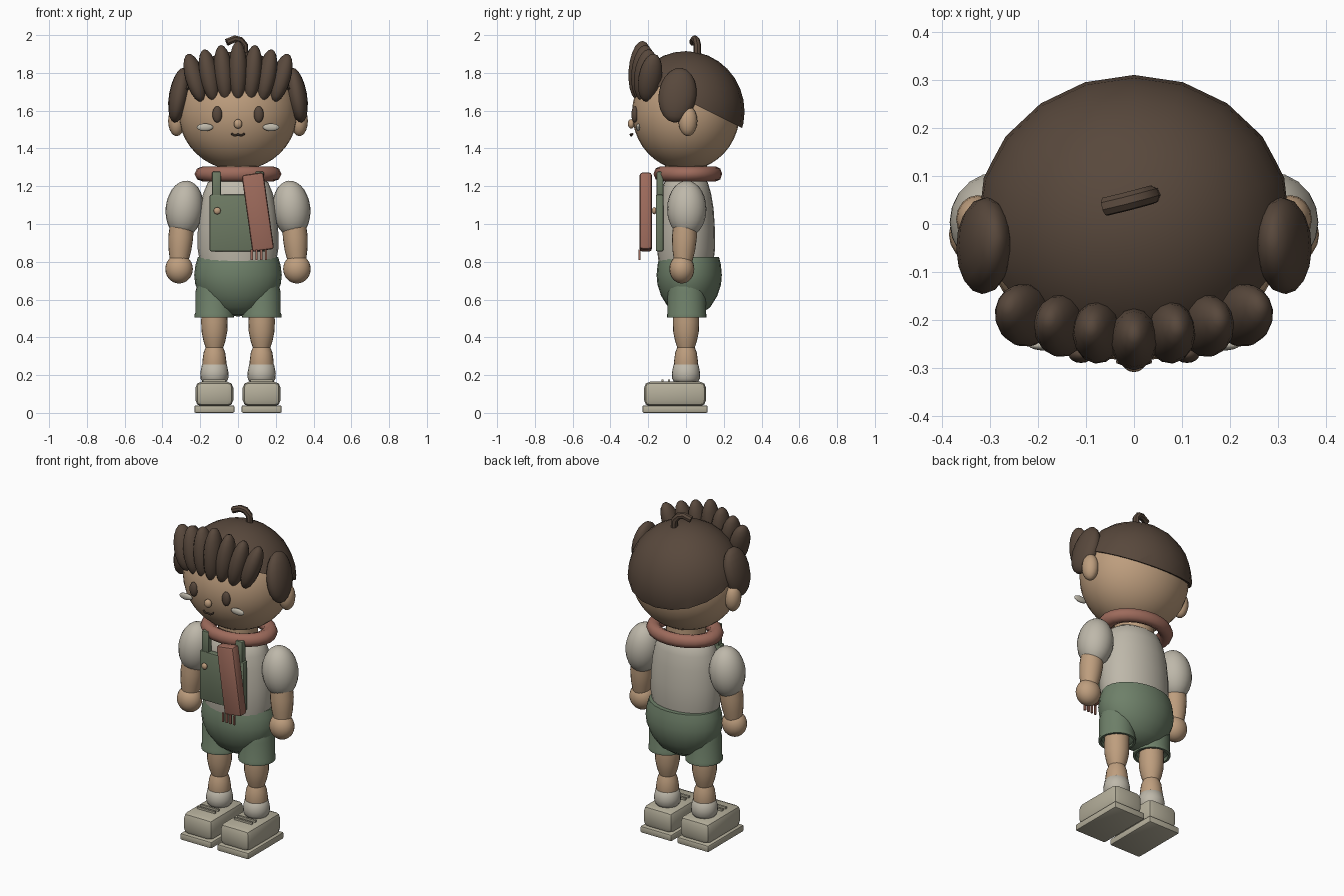
import bpy, bmesh, math
from mathutils import Matrix, Vector, Euler

if "Cube" in bpy.data.objects:
    bpy.data.objects.remove(bpy.data.objects["Cube"])


def material(name, rgb):
    m = bpy.data.materials.new(name)
    lin = [((c / 255 + 0.055) / 1.055) ** 2.4 for c in rgb]
    m.diffuse_color = (*lin, 1)
    m.use_nodes = True
    m.node_tree.nodes["Principled BSDF"].inputs["Base Color"].default_value = m.diffuse_color
    return m


HAIR = material("dark brown", (88, 72, 60))
SKIN = material("warm tan", (190, 158, 126))
SCARF = material("terracotta", (158, 107, 92))
SHORTS = material("sage green", (110, 128, 105))
BIB = material("olive green", (109, 122, 99))
SHIRT = material("pale grey beige", (190, 184, 170))
SHOE = material("stone beige", (181, 175, 155))


def finish(name, bm, mat, loc=(0, 0, 0), rot=(0, 0, 0), angle=50):
    """Turn a bmesh into a named, shaded object; rot is in degrees."""
    bmesh.ops.recalc_face_normals(bm, faces=bm.faces)
    me = bpy.data.meshes.new(name)
    bm.to_mesh(me)
    bm.free()
    me.materials.append(mat)
    ob = bpy.data.objects.new(name, me)
    bpy.context.collection.objects.link(ob)
    ob.location = loc
    ob.rotation_euler = [math.radians(a) for a in rot]
    bpy.ops.object.select_all(action='DESELECT')
    ob.select_set(True)
    bpy.context.view_layer.objects.active = ob
    bpy.ops.object.shade_smooth_by_angle(angle=math.radians(angle))
    return ob


def ball(name, loc, radii, mat, rot=(0, 0, 0), seg=20, rings=14, cut=None):
    """Ellipsoid, optionally keeping only the part above a plane (point, normal)."""
    bm = bmesh.new()
    bmesh.ops.create_uvsphere(bm, u_segments=seg, v_segments=rings, radius=1)
    bmesh.ops.scale(bm, vec=radii, verts=bm.verts)
    if cut:
        res = bmesh.ops.bisect_plane(bm, geom=bm.verts[:] + bm.edges[:] + bm.faces[:],
                                     plane_co=cut[0], plane_no=cut[1], clear_inner=True)
        edges = [e for e in res["geom_cut"] if isinstance(e, bmesh.types.BMEdge)]
        bmesh.ops.contextual_create(bm, geom=edges)
    return finish(name, bm, mat, loc, rot)


def lathe(name, loc, profile, mat, sy=1.0, rot=(0, 0, 0), seg=24):
    """Revolve (radius, z) points around z, squashed in y by sy."""
    bm = bmesh.new()
    vs = [bm.verts.new((r, 0, z)) for r, z in profile]
    es = [bm.edges.new(p) for p in zip(vs, vs[1:])]
    bmesh.ops.spin(bm, geom=vs + es, cent=(0, 0, 0), axis=(0, 0, 1),
                   angle=2 * math.pi, steps=seg)
    bmesh.ops.remove_doubles(bm, verts=bm.verts, dist=0.0005)
    bmesh.ops.scale(bm, vec=(1, sy, 1), verts=bm.verts)
    return finish(name, bm, mat, loc, rot)


def box(name, loc, size, mat, bevel=0.0, rot=(0, 0, 0)):
    bm = bmesh.new()
    bmesh.ops.create_cube(bm, size=1)
    bmesh.ops.scale(bm, vec=size, verts=bm.verts)
    if bevel:
        bmesh.ops.bevel(bm, geom=bm.edges[:], offset=bevel, segments=2,
                        profile=0.5, affect='EDGES')
    return finish(name, bm, mat, loc, rot, 30)


def tube(name, pts, r, mat):
    cu = bpy.data.curves.new(name, 'CURVE')
    cu.dimensions = '3D'
    cu.bevel_depth, cu.bevel_resolution, cu.use_fill_caps = r, 2, True
    sp = cu.splines.new('POLY')
    sp.points.add(len(pts) - 1)
    for p, co in zip(sp.points, pts):
        p.co = (*co, 1)
    cu.materials.append(mat)
    ob = bpy.data.objects.new(name, cu)
    bpy.context.collection.objects.link(ob)
    bpy.ops.object.select_all(action='DESELECT')
    ob.select_set(True)
    bpy.context.view_layer.objects.active = ob
    bpy.ops.object.convert(target='MESH')
    bpy.ops.object.shade_smooth_by_angle(angle=math.radians(40))


# Head and hair cap (cap is cut by a plane sloping down to the back)
ball("head", (0, 0, 1.59), (0.315, 0.285, 0.305), SKIN, seg=32, rings=20)
ball("hair_cap", (0, 0, 1.595), (0.33, 0.31, 0.32), HAIR, seg=20, rings=16,
     cut=((0, 0.045, 0.039), (0, 0.447, 0.894)))
tube("hair_curl", [(0.036, 0.06, 1.88), (0.034, 0.06, 1.945), (0.012, 0.054, 1.972),
                   (-0.018, 0.046, 1.979), (-0.06, 0.036, 1.962)], 0.02, HAIR)

# Fringe: fan of seven lobes
for i in range(-3, 4):
    k = abs(i)
    ball(f"fringe_lobe_{i + 4}", (i * 0.076, (-0.24, -0.226, -0.212, -0.19)[k], 1.81 - 0.012 * k),
         (0.05, 0.064, 0.16 - 0.009 * k), HAIR, rot=(-4, i * 6, i * 6), seg=14, rings=10)

# Face centre
ball("nose", (0, -0.29, 1.53), (0.023, 0.018, 0.025), SKIN, seg=14, rings=10)
tube("mouth", [(-0.034, -0.284, 1.478), (-0.018, -0.29, 1.468), (0, -0.293, 1.473),
               (0.018, -0.29, 1.468), (0.034, -0.284, 1.478)], 0.006, HAIR)

# Torso, hips, neck and scarf
lathe("neck", (0, 0, 0), [(0, 1.2), (0.11, 1.2), (0.11, 1.34), (0, 1.34)], SKIN)
lathe("shirt", (0, 0, 0), [(0, 0.77), (0.2, 0.79), (0.214, 0.87), (0.213, 0.97), (0.203, 1.08),
                           (0.185, 1.16), (0.16, 1.22), (0.1, 1.26), (0, 1.265)], SHIRT, 0.72)
lathe("shorts_hips", (0, 0.017, 0),
      [(0, 0.825), (0.212, 0.825), (0.225, 0.785), (0.232, 0.73), (0.226, 0.68),
       (0.2, 0.62), (0.15, 0.56), (0.08, 0.522), (0, 0.51)], SHORTS, 0.745)
bpy.ops.mesh.primitive_torus_add(major_segments=24, minor_segments=8, major_radius=0.185,
                                 minor_radius=0.045, location=(0, 0.01, 1.265))
ring = bpy.context.object
ring.name = "scarf_ring"
ring.scale = (1, 0.79, 0.9)
ring.data.materials.append(SCARF)
bpy.ops.object.shade_smooth_by_angle(angle=math.radians(50))

# Scarf tail with fringe threads along its lower edge
box("scarf_tail", (0.105, -0.213, 1.063), (0.116, 0.064, 0.41), SCARF, 0.014, rot=(0, -8, 0))
for i in range(4):
    box(f"scarf_thread_{i + 1}", (0.073 + i * 0.025, -0.247, 0.838), (0.011, 0.011, 0.055), SCARF)

# Bib front
box("bib", (0, -0.14, 1.005), (0.3, 0.04, 0.3), BIB, 0.008)

for s, side in ((-1, "right"), (1, "left")):
    # Face and side hair
    ball(f"{side}_ear", (s * 0.325, 0.01, 1.545), (0.045, 0.05, 0.08), SKIN, seg=16, rings=10)
    ball(f"{side}_side_hair", (s * 0.311, -0.045, 1.682), (0.054, 0.1, 0.148), HAIR,
         rot=(-8, -s * 10, 0), seg=16, rings=10)
    ball(f"{side}_eye", (s * 0.11, -0.271, 1.58), (0.026, 0.018, 0.043), HAIR, seg=16, rings=10)
    ball(f"{side}_cheek", (s * 0.175, -0.253, 1.512), (0.044, 0.011, 0.02), SHIRT, seg=16, rings=8)
    # Straps and buttons
    box(f"{side}_bib_strap", (s * 0.114, -0.138, 1.205), (0.048, 0.036, 0.145), BIB, 0.008)
    ball(f"{side}_bib_button", (s * 0.11, -0.168, 1.07), (0.019, 0.012, 0.019), SKIN, seg=12, rings=8)
    # Arm
    ball(f"{side}_sleeve", (s * 0.283, 0.004, 1.08), (0.1, 0.104, 0.15), SHIRT, rot=(0, -s * 6, 0))
    lathe(f"{side}_forearm", (s * 0.305, -0.01, 0.9),
          [(0, -0.11), (0.048, -0.1), (0.06, -0.04), (0.066, 0.03), (0.062, 0.1), (0, 0.12)],
          SKIN, rot=(-3, -s * 4, 0), seg=20)
    ball(f"{side}_hand", (s * 0.312, -0.022, 0.762), (0.073, 0.066, 0.077), SKIN)
    # Shorts leg, with a hollow hem
    x = s * 0.125
    lathe(f"{side}_shorts_leg", (x, 0.004, 0),
          [(0.06, 0.535), (0.088, 0.525), (0.09, 0.505), (0.104, 0.505), (0.105, 0.52),
           (0.101, 0.53), (0.101, 0.64), (0.085, 0.7), (0, 0.72)], SHORTS)
    # Leg, sock and shoe
    lathe(f"{side}_upper_leg", (x, 0, 0), [(0, 0.33), (0.045, 0.342), (0.058, 0.38), (0.068, 0.43),
                                           (0.07, 0.48), (0.068, 0.56), (0, 0.57)], SKIN, seg=20)
    lathe(f"{side}_lower_leg", (x, 0, 0), [(0, 0.21), (0.06, 0.22), (0.064, 0.27), (0.057, 0.32),
                                           (0.045, 0.35), (0, 0.36)], SKIN, seg=20)
    lathe(f"{side}_sock", (x, 0, 0), [(0, 0.15), (0.06, 0.16), (0.073, 0.18), (0.075, 0.21),
                                      (0.066, 0.255), (0.055, 0.262), (0, 0.262)], SHIRT, seg=20)
    box(f"{side}_shoe_upper", (x, -0.058, 0.1), (0.2, 0.328, 0.13), SHOE, 0.032)
    box(f"{side}_shoe_sole", (x, -0.058, 0.02), (0.212, 0.345, 0.04), SHOE, 0.008)
    for i, y in enumerate((-0.125, -0.09)):
        box(f"{side}_shoe_lace_{i + 1}", (x, y, 0.17), (0.12, 0.012, 0.014), SHOE)
